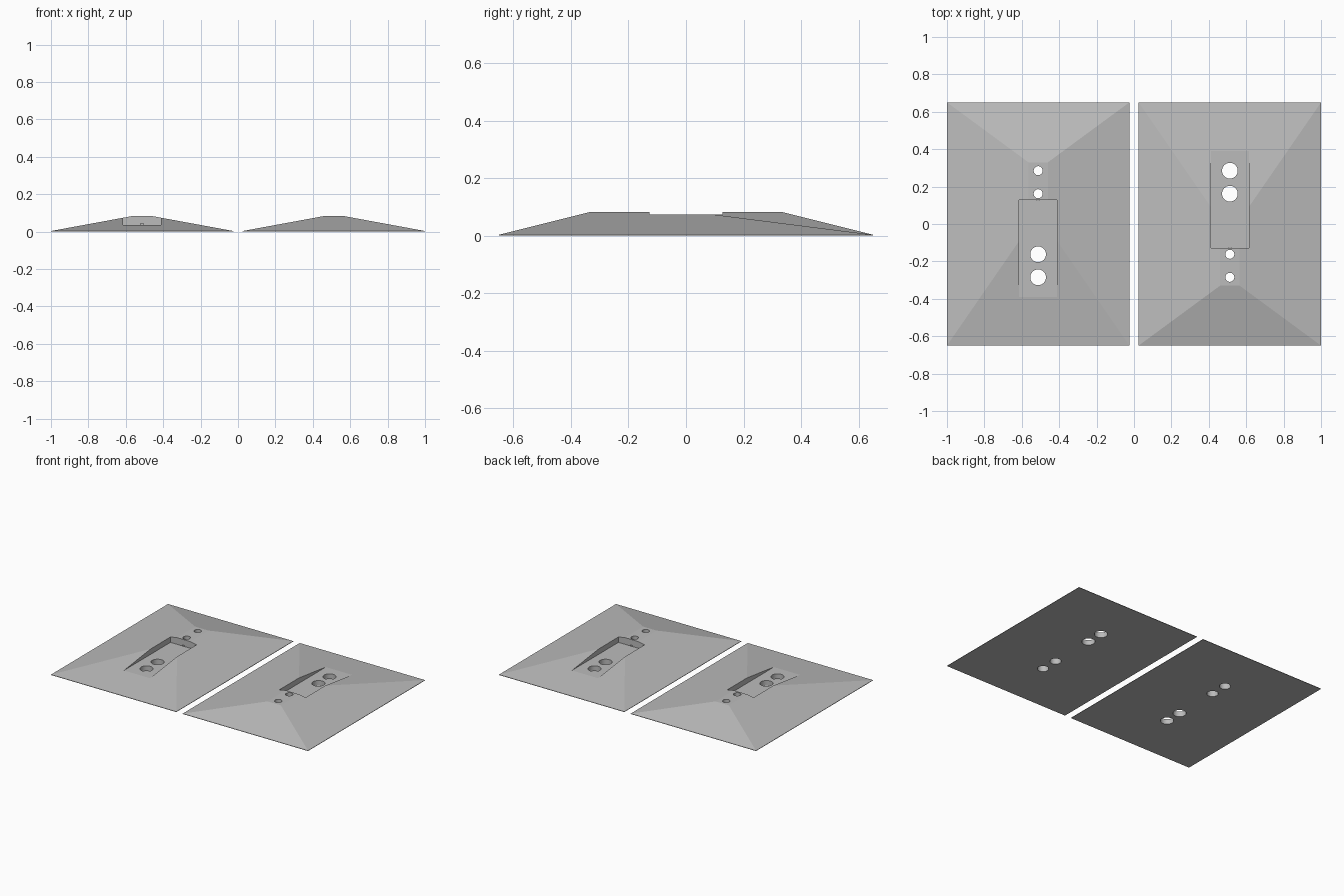
import bpy, bmesh, math
from mathutils import Matrix

if "Cube" in bpy.data.objects:
    bpy.data.objects.remove(bpy.data.objects["Cube"])

grey = bpy.data.materials.new("light grey")
grey.diffuse_color = (0.5, 0.5, 0.5, 1)
grey.use_nodes = True
grey.node_tree.nodes["Principled BSDF"].inputs["Base Color"].default_value = grey.diffuse_color

CX, HX, HY = 0.5125, 0.4875, 0.65   # plate centre offset and half sizes
EDGE, TOP, FLOOR = 0.003, 0.083, 0.036


def new_object(name, bm):
    bmesh.ops.recalc_face_normals(bm, faces=bm.faces[:])
    mesh = bpy.data.meshes.new(name)
    bm.to_mesh(mesh)
    bm.free()
    ob = bpy.data.objects.new(name, mesh)
    bpy.context.collection.objects.link(ob)
    return ob


def cut(target, bm):
    """Subtract a solid from the target and drop the cutter."""
    cutter = new_object("cutter", bm)
    cutter.hide_render = True
    mod = target.modifiers.new("cut", 'BOOLEAN')
    mod.object, mod.operation, mod.solver = cutter, 'DIFFERENCE', 'EXACT'
    bpy.ops.object.select_all(action='DESELECT')
    target.select_set(True)
    bpy.context.view_layer.objects.active = target
    bpy.ops.object.modifier_apply(modifier=mod.name)
    bpy.data.objects.remove(cutter)


def box(x0, x1, y0, y1, z0, z1):
    bm = bmesh.new()
    bmesh.ops.create_cube(bm, size=1)
    for v in bm.verts:
        v.co = (x1 if v.co.x > 0 else x0, y1 if v.co.y > 0 else y0, z1 if v.co.z > 0 else z0)
    return bm


def cylinder(y, r, z0, z1):
    bm = bmesh.new()
    bmesh.ops.create_cone(bm, cap_ends=True, segments=48, radius1=r, radius2=r,
                          depth=z1 - z0, matrix=Matrix.Translation((0, y, (z0 + z1) / 2)))
    return bm


def make_plate(name, side):
    # hipped body: thin rim, short flat ridge, longer slope towards the pocket
    bm = bmesh.new()
    rings = []
    for hx, y0, y1, z in ((HX, -HY, HY, 0), (HX, -HY, HY, EDGE), (0.0525, -0.02, 0.33, TOP)):
        rings.append([bm.verts.new(p) for p in
                      ((-hx, y0, z), (hx, y0, z), (hx, y1, z), (-hx, y1, z))])
    bm.faces.new(rings[0])
    bm.faces.new(rings[2])
    for a, b in zip(rings, rings[1:]):
        for i in range(4):
            j = (i + 1) % 4
            bm.faces.new((a[i], a[j], b[j], b[i]))
    plate = new_object(name, bm)
    plate.data.materials.append(grey)

    # recessed pocket
    cut(plate, box(-0.102, 0.102, -0.39, 0.127, FLOOR, 0.2))
    for y in (0.162, 0.285):
        cut(plate, cylinder(-y, 0.042, -0.1, 0.2))    # large holes in the pocket
        cut(plate, cylinder(y, 0.024, -0.1, 0.2))     # bolt holes in the ridge
        cut(plate, cylinder(y, 0.036, -0.1, 0.043))   # counterbores underneath

    # place the plate; the second one is turned half round
    turn = Matrix.Rotation(math.pi if side > 0 else 0, 4, 'Z')
    plate.data.transform(Matrix.Translation((side * CX, 0, 0)) @ turn)
    bpy.ops.object.shade_smooth_by_angle(angle=math.radians(9))


make_plate("left_plate", -1)
make_plate("right_plate", 1)
